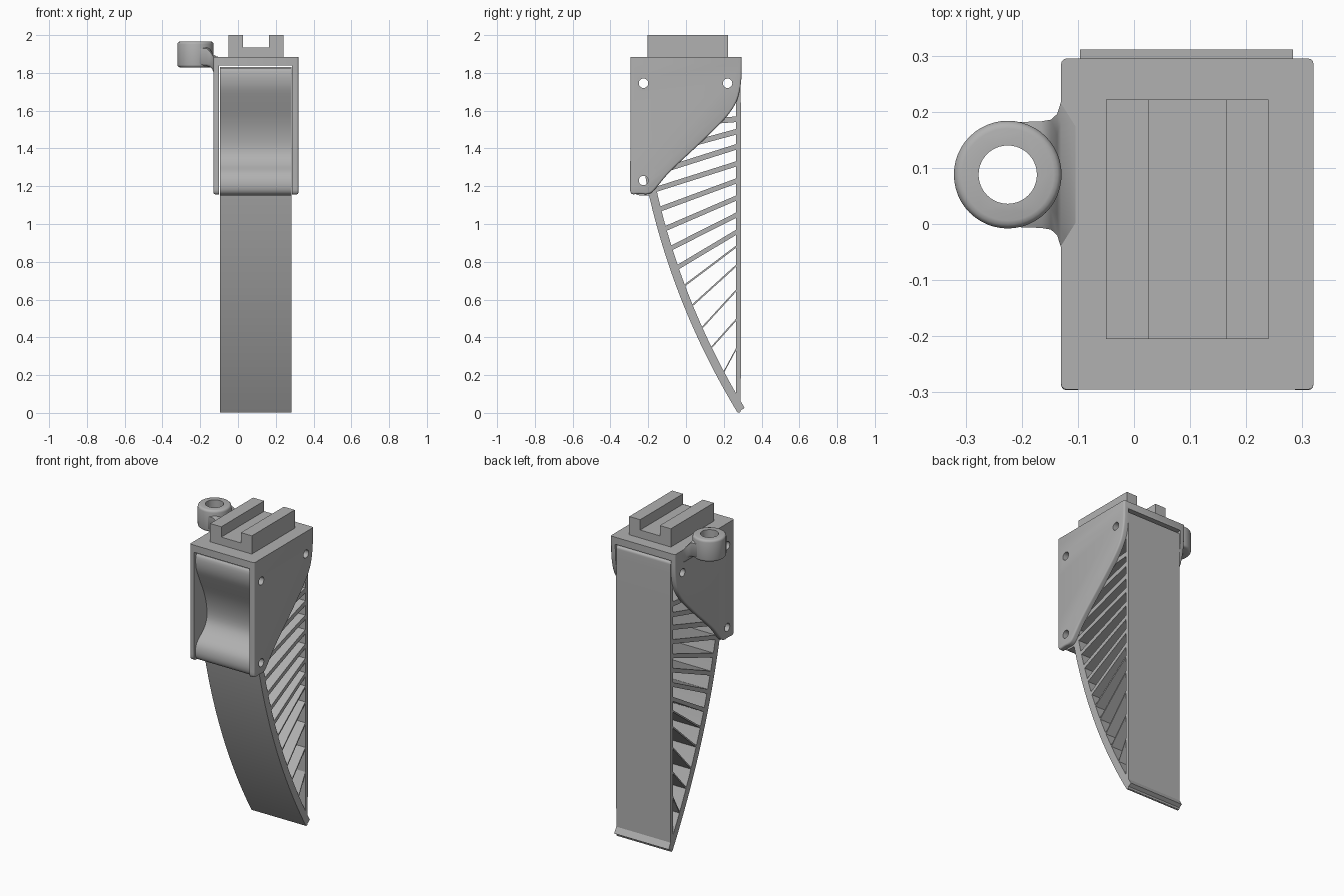
import bpy, bmesh, math
from mathutils import Vector

cube = bpy.data.objects.get("Cube")
if cube:
    bpy.data.objects.remove(cube, do_unlink=True)

grey = bpy.data.materials.new("plain_grey")
grey.use_nodes = True
grey.diffuse_color = (0.44, 0.44, 0.44, 1)
grey.node_tree.nodes["Principled BSDF"].inputs["Base Color"].default_value = grey.diffuse_color


def finish(name, bm):
    bmesh.ops.recalc_face_normals(bm, faces=bm.faces)
    mesh = bpy.data.meshes.new(name)
    bm.to_mesh(mesh)
    bm.free()
    mesh.materials.append(grey)
    obj = bpy.data.objects.new(name, mesh)
    bpy.context.collection.objects.link(obj)
    return obj


def activate(obj):
    bpy.ops.object.select_all(action="DESELECT")
    obj.select_set(True)
    bpy.context.view_layer.objects.active = obj


def smooth(obj, angle=32):
    activate(obj)
    bpy.ops.object.shade_smooth_by_angle(angle=math.radians(angle))


def extrude_side(bm, profile, x0, x1):
    """Extrude a (y, z) outline across the width."""
    face = bm.faces.new([bm.verts.new((x0, y, z)) for y, z in profile])
    new = bmesh.ops.extrude_face_region(bm, geom=[face])["geom"]
    verts = [v for v in new if isinstance(v, bmesh.types.BMVert)]
    bmesh.ops.translate(bm, verts=verts, vec=(x1 - x0, 0, 0))


def slab(name, profile, x0, x1):
    bm = bmesh.new()
    extrude_side(bm, profile, x0, x1)
    return finish(name, bm)


def box(y0, y1, z0, z1):
    return [(y0, z0), (y1, z0), (y1, z1), (y0, z1)]


def rounded(points, steps=2):
    """Corner-cutting that keeps both ends of the path."""
    pts = [Vector(p) for p in points]
    for _ in range(steps):
        out = [pts[0]]
        for a, b in zip(pts, pts[1:]):
            out += [a.lerp(b, 0.25), a.lerp(b, 0.75)]
        pts = out + [pts[-1]]
    return pts


def ribbon(path, thickness):
    """Closed outline made from a path and its inward offset."""
    inner = []
    for i, p in enumerate(path):
        d = (path[min(i + 1, len(path) - 1)] - path[max(i - 1, 0)]).normalized()
        inner.append(p + Vector((-d.y, d.x)) * thickness)
    return path + inner[::-1]


def cylinder(name, radius, depth, centre, axis="Z", sides=40):
    bpy.ops.mesh.primitive_cylinder_add(vertices=sides, radius=radius, depth=depth, location=centre,
                                        rotation=(0, math.pi / 2 if axis == "X" else 0, 0))
    obj = bpy.context.object
    obj.name = name
    obj.data.materials.append(grey)
    return obj


def apply(obj, mod):
    activate(obj)
    bpy.ops.object.modifier_apply(modifier=mod.name)


def cut(targets, cutter):
    cutter.hide_render = True
    for obj in targets:
        mod = obj.modifiers.new("cut", "BOOLEAN")
        mod.operation, mod.object, mod.solver = "DIFFERENCE", cutter, "EXACT"
        apply(obj, mod)
    bpy.data.objects.remove(cutter, do_unlink=True)


LEFT, RIGHT = 0.283, -0.096
TOP = 1.885

# Housing: two side plates joined by a top plate
edge = rounded([(0.295, TOP), (0.293, 1.72), (0.25, 1.6), (0.09, 1.44), (-0.09, 1.275),
                (-0.15, 1.2), (-0.19, 1.155), (-0.25, 1.16), (-0.297, 1.155), (-0.295, 1.22),
                (-0.295, TOP)])
bm = bmesh.new()
extrude_side(bm, edge, -0.13, 0.32)
rim = [e for e in bm.edges if abs(e.verts[0].co.x - e.verts[1].co.x) < 1e-5
       and min(v.co.z for v in e.verts) < TOP - 0.001]
bmesh.ops.bevel(bm, geom=rim, offset=0.01, segments=3, affect="EDGES", profile=0.5)
housing = finish("housing", bm)
cut([housing], slab("slot_cutter", box(-1, 1, 0.5, 1.84), RIGHT - 0.004, LEFT + 0.004))

# Grip panel between the plates, recessed and then bulging at the bottom
panel = slab("front_panel", ribbon(rounded([
    (-0.25, 1.825), (-0.284, 1.825), (-0.284, 1.74), (-0.25, 1.66), (-0.185, 1.52), (-0.165, 1.39),
    (-0.2, 1.32), (-0.275, 1.27), (-0.292, 1.2), (-0.27, 1.15), (-0.18, 1.15)]), 0.02), RIGHT, LEFT)

# Pin holes through both plates
for y, z in [(-0.225, 1.745), (0.22, 1.745), (-0.225, 1.23)]:
    cut([housing, panel], cylinder("pin_cutter", 0.025, 2, (0.1, y, z), "X", 28))
smooth(housing)
smooth(panel)

# Curved front wall of the finger
a, b, c = Vector((-0.2, 1.17)), Vector((-0.06, 0.55)), Vector((0.272, 0.003))
curve = [a * (1 - t) ** 2 + b * 2 * t * (1 - t) + c * t * t for t in [i / 24 for i in range(25)]]
smooth(slab("finger_front_wall", ribbon([Vector((-0.215, 1.25))] + curve, 0.045), RIGHT, LEFT))

# Straight back wall, rounded at the tip and top
back = rounded([(0.272, 0.003), (0.288, 0.0), (0.29, 0.03), (0.29, 0.9), (0.29, 1.8),
                (0.288, 1.828), (0.25, 1.83)])
smooth(slab("finger_back_wall", ribbon(back, 0.024), RIGHT, LEFT))


# Slanted ribs between the walls: front height, back height, thickness
def front_y(z):
    if z > 1.17:
        return -0.2
    return min(curve, key=lambda p: abs(p.y - z)).x


ribs = [(1.52, 1.555, 0.03), (1.37, 1.49, 0.03), (1.27, 1.41, 0.03)]
ribs += [(1.18 - 0.104 * i, 1.32 - 0.09 * i, 0.028) for i in range(5)]
ribs += [(0.665, 0.885, 0.012), (0.555, 0.785, 0.012), (0.445, 0.655, 0.012),
         (0.335, 0.5, 0.012), (0.21, 0.35, 0.012)]
for i, (z0, z1, t) in enumerate(ribs):
    y0, h = front_y(z0) + 0.03, t / 2
    slab(f"rib_{i + 1}", [(y0, z0 - h), (0.272, z1 - h), (0.272, z1 + h), (y0, z0 + h)], RIGHT, LEFT)

# Grooved mounting rail on top
rail = slab("mounting_rail", box(-0.205, 0.222, TOP - 0.01, 2.0), -0.05, 0.24)
cut([rail], slab("groove_cutter", box(-1, 1, 1.935, 2.2), 0.027, 0.164))

# Side ring with a flared arm blending into the housing
RX, RY = -0.225, 0.088
ring = cylinder("side_ring", 0.096, 0.137, (RX, RY, 1.8975), sides=48)
mod = ring.modifiers.new("round", "BEVEL")
mod.width, mod.segments = 0.014, 3
apply(ring, mod)

bm = bmesh.new()
loops = []
for x, half, low, high in [(RX, 0.093, 1.838, 1.94), (-0.165, 0.095, 1.836, 1.94),
                           (-0.148, 0.098, 1.832, 1.925), (-0.137, 0.108, 1.822, 1.908),
                           (-0.13, 0.13, 1.805, 1.896), (-0.115, 0.13, 1.8, 1.888),
                           (-0.101, 0.12, 1.8, 1.884)]:
    k = 0.012
    outline = [(-half, low + k), (-half + k, low), (half - k, low), (half, low + k),
               (half, high - k), (half - 3 * k, high), (-half + 3 * k, high), (-half, high - k)]
    loops.append([bm.verts.new((x, RY + y, z)) for y, z in outline])
for p, q in zip(loops, loops[1:]):
    for i in range(8):
        j = (i + 1) % 8
        bm.faces.new((p[i], p[j], q[j], q[i]))
bm.faces.new(loops[0])
bm.faces.new(loops[-1])
arm = finish("ring_arm", bm)
cut([ring, arm], cylinder("bore_cutter", 0.052, 1, (RX, RY, 1.9), sides=40))
smooth(ring)
smooth(arm, 50)
